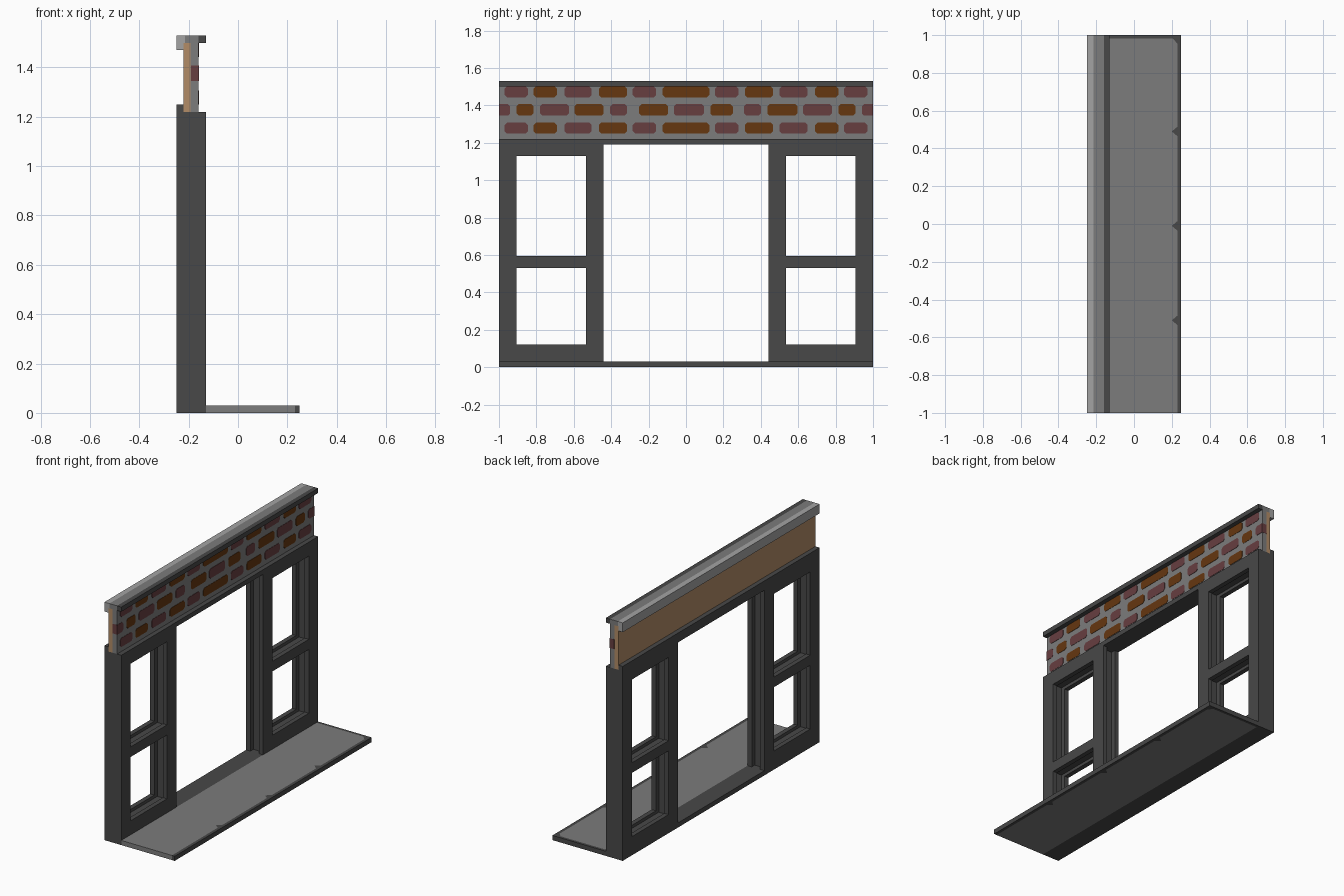
import bpy, bmesh
from mathutils import Vector

cube = bpy.data.objects.get("Cube")
if cube:
    bpy.data.objects.remove(cube, do_unlink=True)


def material(name, rgb):
    lin = [((c / 255 + 0.055) / 1.055) ** 2.4 for c in rgb] + [1.0]
    m = bpy.data.materials.new(name)
    m.use_nodes = True
    m.diffuse_color = lin
    m.node_tree.nodes["Principled BSDF"].inputs["Base Color"].default_value = lin
    return m


DARK = material("charcoal", (72, 72, 72))
GREY = material("mid grey", (124, 124, 124))
LIGHT = material("light grey", (164, 164, 164))
RED = material("red brick", (103, 62, 64))
ORANGE = material("orange brick", (102, 55, 16))
TAN = material("tan board", (178, 140, 103))


def finish(bm, name, mat):
    bmesh.ops.recalc_face_normals(bm, faces=bm.faces)
    me = bpy.data.meshes.new(name)
    bm.to_mesh(me)
    bm.free()
    me.materials.append(mat)
    ob = bpy.data.objects.new(name, me)
    bpy.context.collection.objects.link(ob)
    return ob


def extrude(bm, faces, offset):
    ext = bmesh.ops.extrude_face_region(bm, geom=faces)["geom"]
    bmesh.ops.translate(bm, vec=Vector(offset),
                        verts=[g for g in ext if isinstance(g, bmesh.types.BMVert)])


def prism(name, points, offset, mat):
    """Flat outline pushed along an offset."""
    bm = bmesh.new()
    extrude(bm, [bm.faces.new([bm.verts.new(p) for p in points])], offset)
    return finish(bm, name, mat)


def beam(name, x0, x1, z0, z1, mat):
    """Full-length bar."""
    return prism(name, [(x0, -1, z0), (x1, -1, z0), (x1, -1, z1), (x0, -1, z1)],
                 (0, 2, 0), mat)


def pierced_panel(name, x0, x1, top, holes, mat):
    """Sheet with rectangular holes (y0, y1, z0, z1)."""
    ys = sorted({-1, 1} | {v for h in holes for v in h[:2]})
    zs = sorted({0, top} | {v for h in holes for v in h[2:]})
    bm = bmesh.new()
    grid = [[bm.verts.new((x0, y, z)) for z in zs] for y in ys]
    for i in range(len(ys) - 1):
        for j in range(len(zs) - 1):
            cy, cz = (ys[i] + ys[i + 1]) / 2, (zs[j] + zs[j + 1]) / 2
            if not any(a < cy < b and c < cz < d for a, b, c, d in holes):
                bm.faces.new((grid[i][j], grid[i + 1][j],
                              grid[i + 1][j + 1], grid[i][j + 1]))
    bmesh.ops.delete(bm, geom=[v for v in bm.verts if not v.link_faces], context='VERTS')
    extrude(bm, bm.faces[:], (x1 - x0, 0, 0))
    return finish(bm, name, mat)


def openings(gy, gz):
    """Doorway and four window holes, widened by gy and gz."""
    holes = [(-0.44 - gy, 0.44 + gy, 0.03, 1.19)]
    for z0, z1 in ((0.12, 0.53), (0.595, 1.13)):
        for y0, y1 in ((-0.905, -0.535), (0.535, 0.905)):
            holes.append((y0 - gy, y1 + gy, z0 - gz, z1 + gz))
    return holes


# Shopfront frame: outer sheets with a wider core, leaving glazing grooves
pierced_panel("frame_back", -0.25, -0.22, 1.25, openings(0, 0), DARK)
pierced_panel("frame_core", -0.22, -0.16, 1.22, openings(0.03, 0.02), DARK)
pierced_panel("frame_front", -0.16, -0.13, 1.22, openings(0, 0), DARK)

# Wall above the frame and its cornice
beam("backing_board", -0.22, -0.192, 1.22, 1.5, TAN)
beam("mortar_wall", -0.192, -0.16, 1.22, 1.5, GREY)
beam("cornice_back", -0.25, -0.215, 1.47, 1.53, LIGHT)
beam("cornice_middle", -0.215, -0.16, 1.5, 1.53, GREY)
beam("cornice_front", -0.16, -0.13, 1.5, 1.53, DARK)

# Bricks: (start, end) along y, alternating red and orange
outer_row = [(-.97, -.845), (-.815, -.69), (-.65, -.505), (-.465, -.315), (-.285, -.16),
             (-.125, .125), (.155, .28), (.315, .465), (.5, .65), (.69, .815), (.845, .97)]
middle_row = [(-1.001, -.94), (-.905, -.815), (-.78, -.625), (-.595, -.44), (-.405, -.315),
              (-.25, -.095), (-.065, .095), (.13, .25), (.31, .4), (.435, .595),
              (.625, .78), (.815, .905), (.94, 1.001)]
for row, (z0, z1, bricks) in enumerate(((1.25, 1.307, outer_row),
                                        (1.345, 1.407, middle_row),
                                        (1.443, 1.5, outer_row))):
    for i, (a, b) in enumerate(bricks):
        # corners are clipped except where a brick meets the wall end
        ca = 0.012 if a > -1 else 0
        cb = 0.012 if b < 1 else 0
        outline = [(a + ca, z0), (b - cb, z0)]
        outline += [(b, z0 + cb), (b, z1 - cb)] if cb else []
        outline += [(b - cb, z1), (a + ca, z1)]
        outline += [(a, z1 - ca), (a, z0 + ca)] if ca else []
        prism(f"brick_{row}_{i}", [(-0.19, y, z) for y, z in outline],
              (0.032, 0, 0), ORANGE if i % 2 else RED)

# Pavement slab and dark kerb sharing one notched edge
edge = [(0.23, -1)]
for y in (-0.51, -0.01, 0.49):
    edge += [(0.23, y - 0.025), (0.2, y), (0.23, y + 0.025)]
edge += [(0.23, 0.955), (0.205, 0.982), (-0.13, 0.982)]
for name, rest, mat in (("pavement", [(-0.13, -1)], GREY),
                        ("kerb", [(-0.13, 1), (0.25, 1), (0.25, -1)], DARK)):
    prism(name, [(x, y, 0) for x, y in edge + rest], (0, 0, 0.03), mat)
